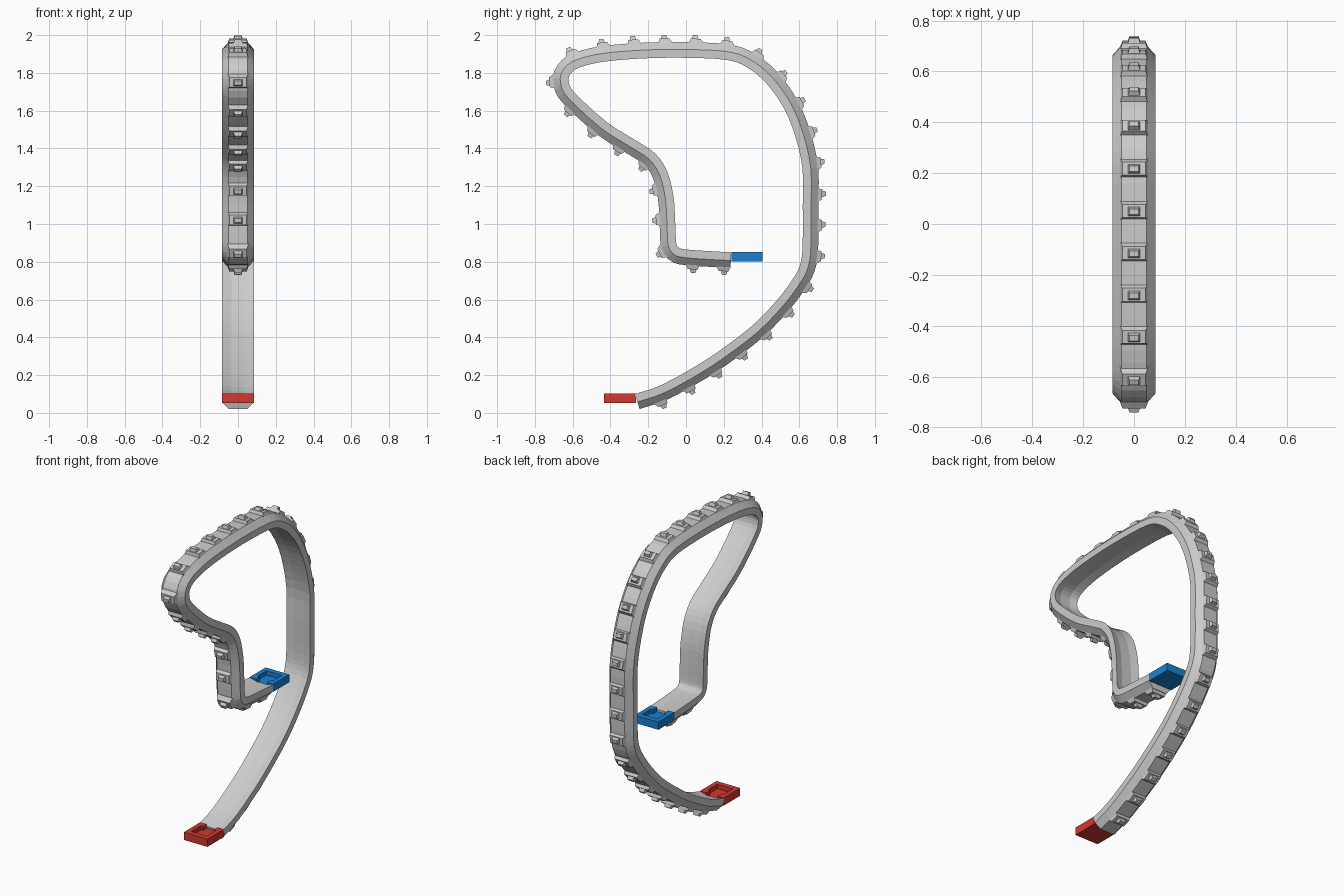
import bpy, bmesh, math
from mathutils import Vector

if "Cube" in bpy.data.objects:
    bpy.data.objects.remove(bpy.data.objects["Cube"])

# Inner edge of the band in the side view (y, z), from lower end to upper end
PATH = [(-.27, .10), (-.13, .148), (.07, .258), (.22, .36), (.36, .47), (.48, .595), (.56, .70),
        (.603, .78), (.617, .88), (.618, 1.1), (.617, 1.29), (.58, 1.46), (.52, 1.61),
        (.43, 1.74), (.33, 1.825), (.22, 1.868), (0, 1.88), (-.22, 1.877), (-.43, 1.86),
        (-.56, 1.83), (-.612, 1.795), (-.62, 1.75), (-.585, 1.69), (-.42, 1.54),
        (-.27, 1.445), (-.165, 1.375), (-.1, 1.28), (-.067, 1.15), (-.058, 1.03),
        (-.053, .91), (-.044, .882), (-.02, .868), (.08, .859), (.24, .85)]


def spline(pts, n):
    """Catmull-Rom curve through the points."""
    p = [Vector(q) for q in pts]
    p = [2 * p[0] - p[1]] + p + [2 * p[-1] - p[-2]]
    out = []
    for i in range(1, len(p) - 2):
        a, b, c, d = p[i - 1:i + 3]
        for k in range(n):
            t = k / n
            out.append(.5 * (2 * b + (c - a) * t + (2 * a - 5 * b + 4 * c - d) * t * t
                             + (3 * b - a - 3 * c + d) * t ** 3))
    return out + [p[-2]]


def finish(name, bm, mat=None):
    bmesh.ops.recalc_face_normals(bm, faces=bm.faces)
    me = bpy.data.meshes.new(name)
    bm.to_mesh(me)
    bm.free()
    ob = bpy.data.objects.new(name, me)
    bpy.context.collection.objects.link(ob)
    if mat:
        me.materials.append(mat)
    return ob


line = spline(PATH, 3)
tans = [(line[min(i + 1, len(line) - 1)] - line[max(i - 1, 0)]).normalized()
        for i in range(len(line))]


def frame_point(p, t, x, h, s=0):
    """Point at width x, height h outward and shift s along the path."""
    n = Vector((t.y, -t.x))
    q = p + n * h + t * s
    return Vector((x, q.x, q.y))


# Band: cross-section (x, outward height) swept along the path
half = [(.085, 0), (.085, .044), (.05, .083)]
section = half + [(-x, h) for x, h in reversed(half)] + [(-.035, .012), (.035, .012)]
bm = bmesh.new()
rings = [[bm.verts.new(frame_point(p, t, x, h)) for x, h in section]
         for p, t in zip(line, tans)]
for a, b in zip(rings, rings[1:]):
    for j in range(len(section)):
        k = (j + 1) % len(section)
        bm.faces.new((a[j], a[k], b[k], b[j]))
bm.faces.new(rings[0])
bm.faces.new(rings[-1])
finish("track_band", bm)

# Tread lugs: evenly spaced along the middle of the band thickness
mid = [frame_point(p, t, 0, .06) for p, t in zip(line, tans)]
dist = [0]
for a, b in zip(mid, mid[1:]):
    dist.append(dist[-1] + (b - a).length)


def at(d):
    i = max(k for k in range(len(dist) - 1) if dist[k] <= d)
    f = (d - dist[i]) / (dist[i + 1] - dist[i])
    return line[i].lerp(line[i + 1], f), tans[i].lerp(tans[i + 1], f).normalized()


def frustum(bm, p, t, low, high):
    """Tapered block; each level is (half width, s start, s end, height)."""
    rows = []
    for w, s0, s1, h in (low, high):
        rows.append([bm.verts.new(frame_point(p, t, x, h, s))
                     for x, s in ((-w, s0), (w, s0), (w, s1), (-w, s1))])
    bm.faces.new(rows[0])
    bm.faces.new(rows[1])
    for j in range(4):
        k = (j + 1) % 4
        bm.faces.new((rows[0][j], rows[0][k], rows[1][k], rows[1][j]))


bm = bmesh.new()
COUNT = 31
first, last = .12, dist[-1] - .035
for i in range(COUNT):
    p, t = at(first + (last - first) * i / (COUNT - 1))
    frustum(bm, p, t, (.056, -.045, .035, .072), (.046, -.026, .026, .102))   # wide block
    frustum(bm, p, t, (.026, -.018, .022, .095), (.018, -.008, .014, .121))   # centre tooth
finish("tread_lugs", bm)


# End clips: tray with a raised rim, open in the middle of the band side
def clip(name, y_band, y_free, z, color):
    mat = bpy.data.materials.new(name + "_paint")
    mat.diffuse_color = color
    mat.use_nodes = True
    mat.node_tree.nodes["Principled BSDF"].inputs["Base Color"].default_value = mat.diffuse_color
    d = 1 if y_free > y_band else -1
    length = abs(y_free - y_band)
    bm = bmesh.new()

    def box(x0, x1, a, b, z0, z1):
        r = bmesh.ops.create_cube(bm, size=1)
        for v in r["verts"]:
            v.co = Vector(((x0 + x1) / 2 + v.co.x * (x1 - x0),
                           y_band + d * ((a + b) / 2 + v.co.y * (b - a)),
                           z + (z0 + z1) / 2 + v.co.z * (z1 - z0)))
    box(-.085, .085, 0, length, 0, .022)
    box(-.085, .085, length - .035, length, .022, .05)
    for sx in (-1, 1):
        lo, hi = sorted((sx * .055, sx * .085))
        box(lo, hi, 0, length - .035, .022, .05)
        lo, hi = sorted((sx * .04, sx * .055))
        box(lo, hi, 0, .04, .022, .05)
    finish(name, bm, mat)


clip("lower_end_clip", -.265, -.435, .053, (.65, .04, .03, 1))
clip("upper_end_clip", .24, .405, .802, (.01, .22, .65, 1))
